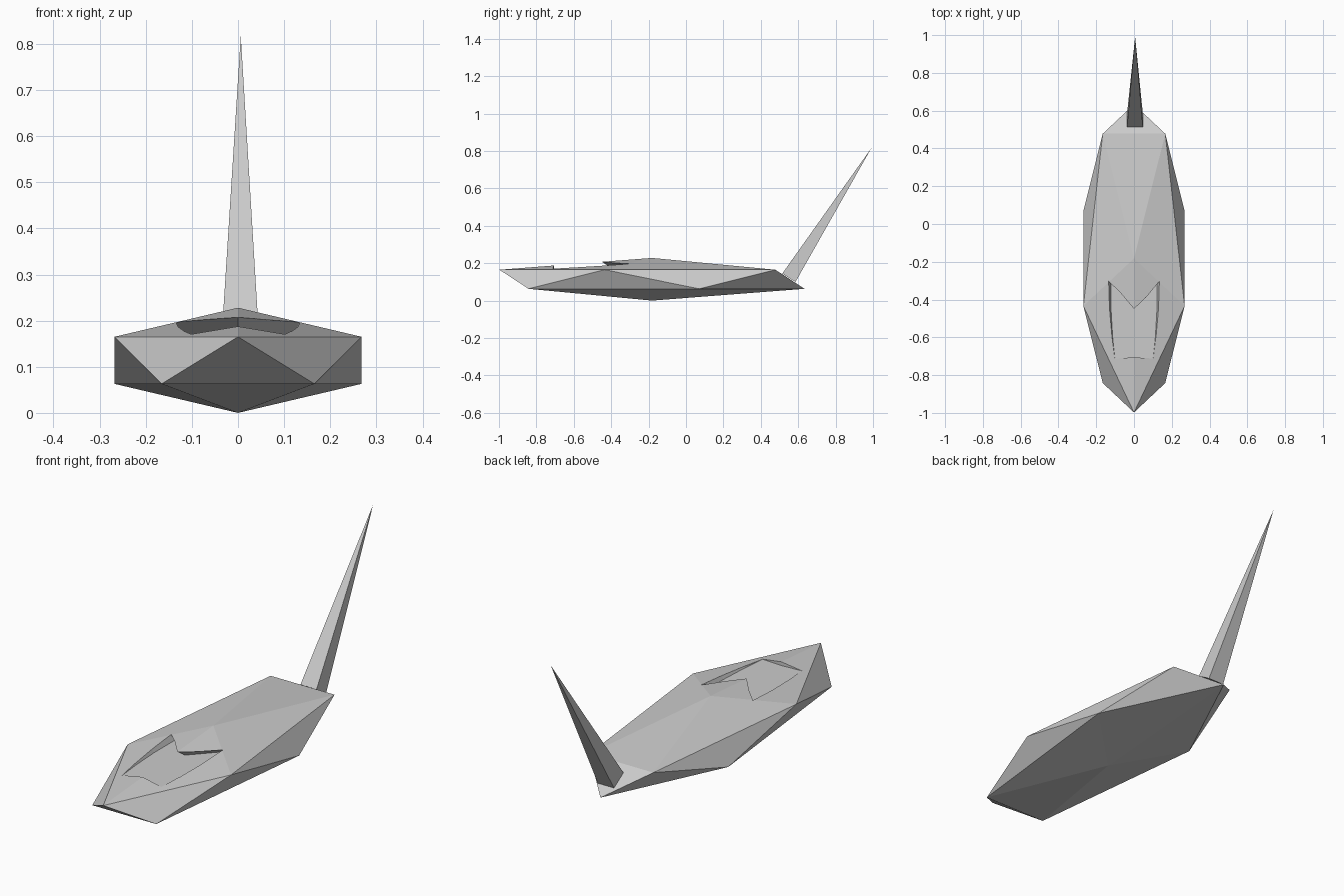
import bpy, bmesh
from mathutils import Vector, Matrix

if "Cube" in bpy.data.objects:
    bpy.data.objects.remove(bpy.data.objects["Cube"])

# Hull: flattened twenty-sided solid, pointed towards the front
bpy.ops.mesh.primitive_ico_sphere_add(subdivisions=1, radius=1)
hull = bpy.context.object
hull.name = "hull"
hull.data.transform(Matrix.Translation((0, -0.182, 0.114))
                    @ Matrix.Diagonal((0.315, 0.912, 0.114, 1))
                    @ Matrix.Rotation(-1.5707963, 4, 'Z'))

# Recess cutter: half outline (rim point, lean per unit of height), mirrored in x
FLOOR, TOP = 0.17, 0.25
half = [((0, -0.45, 0.208), (0, -1.5)),
        ((0.135, -0.305, 0.198), (0.5, -1.5)),
        ((0.13, -0.45, 0.187), (0.5, 0)),
        ((0.117, -0.6, 0.178), (0.5, 0)),
        ((0.102, -0.712, 0.172), (0.3, 0)),
        ((0, -0.706, 0.188), (0, 0))]
outline = half + [((-p[0], p[1], p[2]), (-d[0], d[1])) for p, d in reversed(half[1:-1])]


def ring(bm, z):
    return [bm.verts.new((p[0] + d[0] * (z - p[2]), p[1] + d[1] * (z - p[2]), z))
            for p, d in outline]


bm = bmesh.new()
low, high = ring(bm, FLOOR), ring(bm, TOP)
bm.faces.new(low)
bm.faces.new(high)
for i in range(len(low)):
    j = (i + 1) % len(low)
    bm.faces.new((low[i], low[j], high[j], high[i]))
bmesh.ops.recalc_face_normals(bm, faces=bm.faces)
mesh = bpy.data.meshes.new("recess_cutter")
bm.to_mesh(mesh)
bm.free()
cutter = bpy.data.objects.new("recess_cutter", mesh)
bpy.context.collection.objects.link(cutter)

cut = hull.modifiers.new("recess", 'BOOLEAN')
cut.operation = 'DIFFERENCE'
cut.solver = 'EXACT'
cut.object = cutter
bpy.context.view_layer.objects.active = hull
bpy.ops.object.modifier_apply(modifier="recess")
bpy.data.objects.remove(cutter)

# Tail spike: square pyramid leaning back from the rear face
base, tip = Vector((0.005, 0.55, 0.122)), Vector((0.006, 0.992, 0.817))
axis = tip - base
bpy.ops.mesh.primitive_cone_add(vertices=4, radius1=0.059, radius2=0, depth=axis.length)
spike = bpy.context.object
spike.name = "tail_spike"
tilt = Vector((0, 0, 1)).rotation_difference(axis).to_matrix().to_4x4()
spike.data.transform(Matrix.Translation((base + tip) / 2) @ tilt
                     @ Matrix.Rotation(0.7853982, 4, 'Z'))
